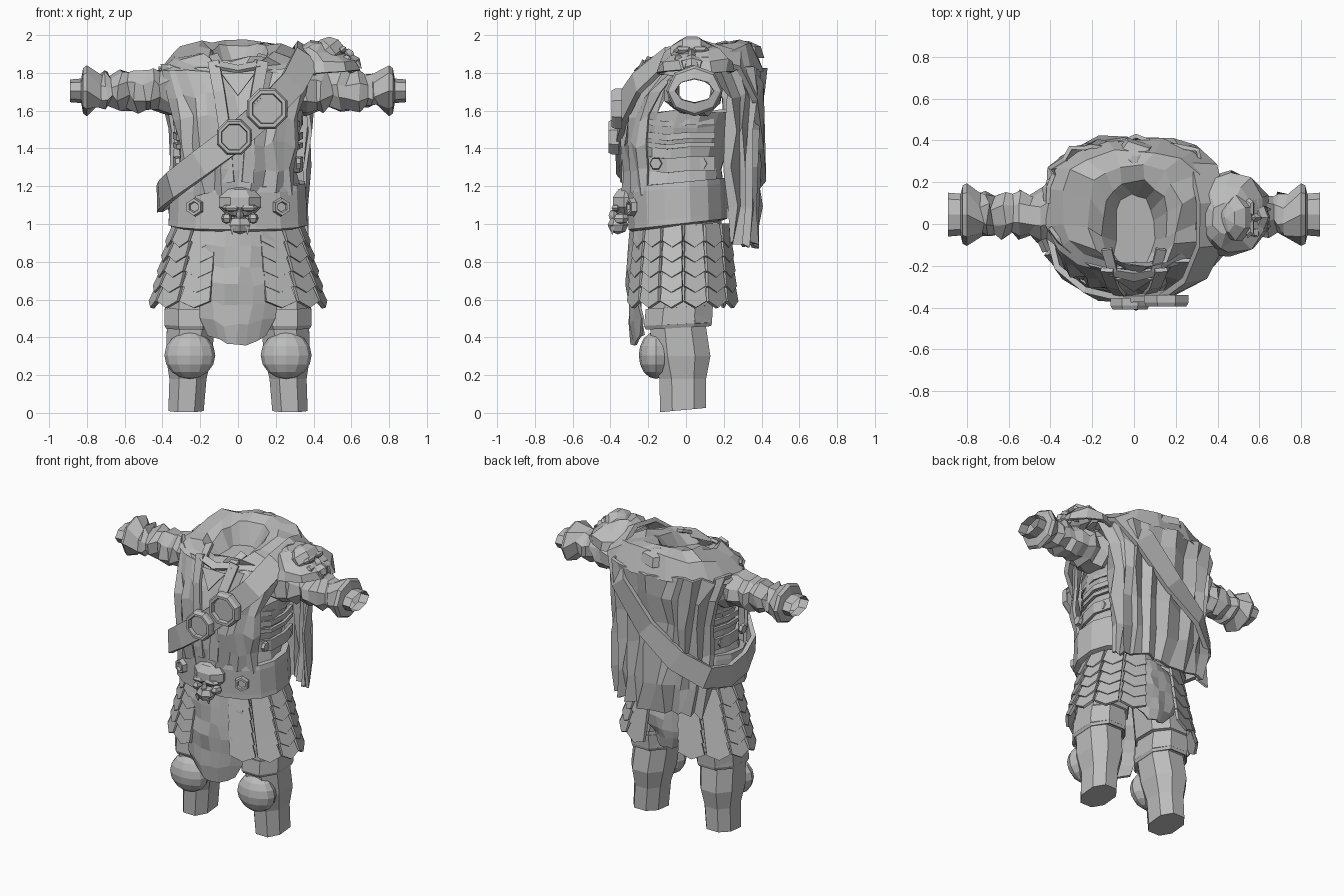
import bpy, bmesh, random
from math import sin, cos, radians, pi
from mathutils import Vector, Matrix

if "Cube" in bpy.data.objects:
    bpy.data.objects.remove(bpy.data.objects["Cube"])
random.seed(4)

TONE = (0.5, 0.5, 0.5, 1)
GREY = bpy.data.materials.new("plain_grey")
GREY.use_nodes = True
GREY.diffuse_color = TONE
GREY.node_tree.nodes["Principled BSDF"].inputs["Base Color"].default_value = TONE


def add(name, verts, faces, solid=0, offset=-1):
    me = bpy.data.meshes.new(name)
    me.from_pydata([tuple(v) for v in verts], [], faces)
    me.materials.append(GREY)
    ob = bpy.data.objects.new(name, me)
    bpy.context.collection.objects.link(ob)
    if solid:
        m = ob.modifiers.new("thickness", 'SOLIDIFY')
        m.thickness, m.offset = solid, offset
    return ob


def jit(v, a):
    return Vector(v) + Vector([random.uniform(-a, a) for _ in range(3)])


def sgn_pow(v, p):
    return abs(v) ** p * (1 if v >= 0 else -1)


def grid_faces(rows, n, closed):
    return [(r * n + i, r * n + (i + 1) % n, (r + 1) * n + (i + 1) % n, (r + 1) * n + i)
            for r in range(rows - 1) for i in range(n if closed else n - 1)]


def wrap(name, rings, n=12, span=None, noise=0, solid=0, cap=(), p=0.85, side=1, pleat=0):
    """Rising rings of (z, x centre, front y, back y, half width, tilt); span opens the ring."""
    vs = []
    for k, (z, xc, y0, y1, rx, tilt) in enumerate(rings):
        a0, a1 = span[k] if span else (0, 360)
        for i in range(n):
            a = radians(a0 + (a1 - a0) * i / (n - 1 if span else n))
            if not span:
                a += pi / n
            s = sgn_pow(sin(a), p)
            fold = pleat * (i % 2 - .5)
            vs.append(jit((side * (xc + (rx + fold) * sgn_pow(cos(a), p)),
                           (y0 + y1) / 2 + ((y1 - y0) / 2 + fold) * s, z + tilt * s), noise))
    fs = grid_faces(len(rings), n, not span)
    for c in cap:
        fs.append(tuple(range(c * n, c * n + n))[::1 if c else -1])
    if side < 0:
        fs = [f[::-1] for f in fs]
    return add(name, vs, fs, solid)


def ribbon(name, pts, width, thick, closed=False):
    """Flat band lying against the trunk: upright on the sides, level over the shoulders."""
    pts = [Vector(q) for q in pts]
    vs, n = [], len(pts)
    for i, q in enumerate(pts):
        t = pts[(i + 1) % n if closed else min(i + 1, n - 1)] - pts[i - 1 if closed else max(i - 1, 0)]
        out = Vector((q.x, q.y - .03, max(0, q.z - 1.62) * 2))
        w = t.cross(out).normalized() * width / 2
        vs += [q - w, q + w]
    fs = [(2 * i, 2 * i + 1, (2 * i + 3) % (2 * n), (2 * i + 2) % (2 * n))
          for i in range(n if closed else n - 1)]
    return add(name, vs, fs, thick, 0)


def turned(name, profile, n, m):
    """Profile of (radius, depth) turned about local z, closed at its last ring."""
    vs = [m @ Vector((r * cos((i + .5) * 2 * pi / n), r * sin((i + .5) * 2 * pi / n), d))
          for r, d in profile for i in range(n)]
    fs = grid_faces(len(profile), n, True)
    fs.append(tuple(range(len(vs) - n, len(vs))))
    return add(name, vs, fs)


def ball(name, m, seg=8, rings=6):
    ob = add(name, [], [])
    bm = bmesh.new()
    bmesh.ops.create_uvsphere(bm, u_segments=seg, v_segments=rings, radius=1, matrix=m)
    bm.to_mesh(ob.data)
    bm.free()
    return ob


def place(x, y, z, sx, sy, sz):
    return Matrix.Translation((x, y, z)) @ Matrix.Diagonal((sx, sy, sz, 1))


FRONT = Matrix.Rotation(pi / 2, 4, 'X')

# Hollow body under the garments, open where the arms pass
body = wrap("body", [(1.0, 0, -.28, .19, .33, 0), (1.2, 0, -.29, .2, .33, 0), (1.3, 0, -.27, .2, .3, 0),
                     (1.42, 0, -.27, .22, .31, 0), (1.52, 0, -.26, .25, .33, 0),
                     (1.6, 0, -.25, .28, .36, 0), (1.8, 0, -.2, .33, .36, 0)], 16, noise=.012)
bm = bmesh.new()
bm.from_mesh(body.data)
hits = [f for f in bm.faces if abs(f.calc_center_median().x) > .2 and f.calc_center_median().z > 1.6
        and abs(f.calc_center_median().y - .05) < .19]
bmesh.ops.delete(bm, geom=hits, context='FACES')
bm.to_mesh(body.data)
bm.free()

# Front of the tunic, back cape and shoulder yoke with the sunken neck
wrap("tunic_front", [(1.15, 0, -.32, .3, .36, 0), (1.28, 0, -.335, .3, .37, 0), (1.42, 0, -.34, .3, .38, 0),
                     (1.56, 0, -.325, .32, .39, 0), (1.68, 0, -.29, .36, .41, 0), (1.83, 0, -.22, .38, .42, 0)],
     13, [(215, 325), (215, 325), (216, 324), (214, 326), (208, 332), (195, 345)], .018, .02, pleat=.02)
wrap("back_cape", [(.91, 0, -.2, .365, .4, -.02), (1.08, 0, -.2, .375, .41, 0), (1.3, 0, -.2, .375, .4, 0),
                   (1.5, 0, -.2, .38, .4, 0), (1.68, 0, -.2, .39, .41, 0), (1.83, 0, -.22, .4, .425, 0)],
     19, [(22, 142), (20, 150), (18, 158), (18, 162), (15, 165), (0, 180)], .022, .02, p=.72, pleat=.03)
wrap("shoulder_yoke", [(1.8, 0, -.23, .4, .43, .0), (1.895, 0, -.18, .35, .36, .05),
                       (1.93, 0, -.2, .28, .22, .05), (1.895, 0, -.225, .2, .15, .06),
                       (1.8, 0, -.19, .13, .1, .01)], 16, noise=.018, cap=(4,), p=.78)
ribbon("collar_front", [(-.13, -.12, 1.89), (-.1, -.23, 1.84), (0, -.25, 1.82), (.1, -.23, 1.84), (.13, -.12, 1.89)],
       .05, .02)
add("neck_gusset", [(-.09, -.265, 1.8), (.09, -.265, 1.8), (0, -.325, 1.68)], [(0, 2, 1)], .008)
turned("cape_knot", [(.11, -.02), (.09, .04), (.02, .07)], 5, Matrix.Translation((0, .31, 1.9)))

# Tunic edges falling from the neck
for s in (-1, 1):
    ribbon("neck_fold", [(s * .13, -.22, 1.86), (s * .1, -.3, 1.7), (s * .07, -.335, 1.5), (s * .05, -.335, 1.22)],
           .06, .02)

# Side lacing and buckled strap under each arm
for s in (-1, 1):
    for z, w in ((1.32, .075), (1.42, .025), (1.47, .035), (1.54, .03)):
        ribbon("side_strap", [(s * .25, -.2, z), (s * .315, -.1, z - .012), (s * .335, .02, z), (s * .3, .15, z)],
               w, .02)
    for y in (-.16, .08):
        turned("side_buckle", [(.035, 0), (.03, .02), (.015, .02)], 6,
               Matrix.Translation((s * .31, y, 1.32)) @ Matrix.Rotation(s * pi / 2, 4, 'Y'))

# Diagonal sash over the left shoulder with two round medallions
ribbon("sash", [(-.405, -.06, 1.155), (-.35, -.23, 1.205), (-.2, -.335, 1.32), (0, -.36, 1.47), (.16, -.34, 1.61),
                (.29, -.26, 1.745), (.365, -.1, 1.885), (.37, .1, 1.92), (.33, .28, 1.865), (.24, .38, 1.7),
                (.02, .4, 1.45), (-.2, .39, 1.285), (-.36, .29, 1.17), (-.415, .12, 1.135)], .145, .03, True)
for x, y, z, r in ((.155, -.34, 1.61, .115), (-.02, -.355, 1.46, .1)):
    turned("medallion", [(r, 0), (r, .035), (r * .9, .055), (r * .74, .055), (r * .7, .03)], 8,
           Matrix.Translation((x, y, z)) @ FRONT)

# Waist belt with studs
wrap("belt", [(.99, 0, -.29, .2, .34, .03), (1.0, 0, -.31, .225, .375, .03), (1.03, 0, -.31, .225, .372, .03),
              (1.19, 0, -.315, .22, .365, .025), (1.22, 0, -.31, .215, .36, .025),
              (1.22, 0, -.28, .18, .32, .02)], 16)
for s in (-1, 1):
    turned("belt_stud", [(.05, 0), (.045, .03), (.03, .03), (.025, .015)], 6,
           Matrix.Translation((s * .225, -.275, 1.09)) @ Matrix.Rotation(s * .35, 4, 'Z') @ FRONT)


def skull(name, m):
    """Facing local -y: domed head, brow, cheeks, muzzle and fangs around empty eyes."""
    ball(name + "_dome", m @ place(0, .02, .045, .12, .09, .085), 7, 5)
    ball(name + "_muzzle", m @ place(0, -.03, -.075, .065, .055, .05), 6, 4)
    ball(name + "_nose", m @ place(0, -.05, -.025, .02, .03, .035), 4, 4)
    for s in (-1, 1):
        ball(name + "_brow", m @ place(s * .045, -.04, .015, .055, .03, .02), 5, 4)
        ball(name + "_cheek", m @ place(s * .07, -.015, -.04, .03, .045, .03), 5, 4)
        turned(name + "_fang", [(.018, 0), (.004, .045)], 4,
               m @ Matrix.Translation((s * .04, -.06, -.08)) @ Matrix.Rotation(pi, 4, 'X'))


skull("belt_skull", Matrix.Translation((.01, -.33, 1.07)))
skull("shoulder_skull", Matrix.Translation((.53, .03, 1.885)) @ Matrix.Rotation(radians(90), 4, 'Z')
      @ Matrix.Rotation(radians(-38), 4, 'X'))

# Left pauldron: flared hide below the skull
wrap("pauldron", [(1.8, .46, -.17, .26, .18, .0), (1.86, .45, -.15, .24, .165, 0), (1.92, .43, -.1, .18, .12, 0),
                  (1.96, .43, -.05, .1, .06, 0)], 10, noise=.018, solid=.015, cap=(3,))

# Arms: hollow wrinkled sleeves, flared cuffs and open wrist ends
ARM = [(.24, .14, .12), (.35, .16, .14), (.41, .12, .12), (.45, .135, .12), (.49, .11, .1), (.54, .13, .115),
       (.58, .105, .1), (.63, .115, .11), (.675, .09, .085), (.7, .11, .1), (.73, .105, .09),
       (.8, .15, .135), (.82, .14, .12), (.83, .1, .065), (.89, .105, .06)]
for s in (-1, 1):
    vs = []
    for k, (x, ry, rz) in enumerate(ARM):
        for i in range(8):
            a = (i + .5 * (k < 11)) * pi / 4
            vs.append(jit((s * x, .045 + ry * cos(a), 1.705 + rz * sin(a)), .018 if k < 11 else 0))
    add("arm", vs, [f[::s] for f in grid_faces(len(ARM), 8, True)])

# Legs with stepped thigh guards and domed knee pads
for s in (-1, 1):
    wrap("leg", [(.015, .275, -.145, .115, .1, .012), (.18, .265, -.15, .115, .105, 0), (.3, .26, -.19, .14, .13, 0),
                 (.455, .25, -.2, .115, .135, .01), (.47, .25, -.22, .15, .15, .01), (.595, .25, -.21, .15, .14, 0),
                 (.6, .24, -.205, .16, .15, 0), (.76, .22, -.2, .16, .15, 0), (1.0, .19, -.2, .15, .15, 0)],
         8, cap=(0, 8), side=s)
    wrap("thigh_band", [(.45, .25, -.225, .145, .14, .01), (.47, .25, -.235, .15, .15, .01),
                        (.56, .25, -.225, .155, .147, .01)], 8, side=s, solid=.012)
    ball("knee_pad", place(s * .255, -.16, .305, .135, .09, .125), 12, 8)

# Scaled hip plates: overlapping pointed rows in columns around each hip
for s in (-1, 1):
    for c in range(6):
        mid = -60 + 24.5 * c
        for r in range(5):
            zt, h = 1.0 - .08 * r, .09
            vs = []
            for k, da in ((0, -10.5), (0, 10.5), (1, 11.5), (1, 0), (1, -11.5)):
                a = radians(mid + da)
                grow = .022 * (r + k) + .02 * k
                z = zt - h * k - (.035 if k and not da else 0)
                vs.append((s * (.335 + grow) * cos(a), -.02 + (.255 + grow * .35) * sin(a), z))
            add("hip_plate", vs, [(0, 1, 2, 3, 4)], .018, 0)

# Hanging cloths front and back
for name, y, z0, z1, wide, bulge in (("front_cloth", -.285, .98, .36, .23, -.02), ("back_cloth", .2, .98, .56, .19, .04)):
    vs = []
    for r in range(7):
        t = r / 6
        w = wide * (.7 + 1.1 * t - 1.15 * t * t)
        for i in range(7):
            u = i / 3 - 1
            vs.append(jit((u * w, y + bulge * sin(pi * t) - y * .2 * u * u, z0 + (z1 - z0) * t + .06 * u * u * t), .012))
    add(name, vs, grid_faces(7, 7, False), .015, 0)
